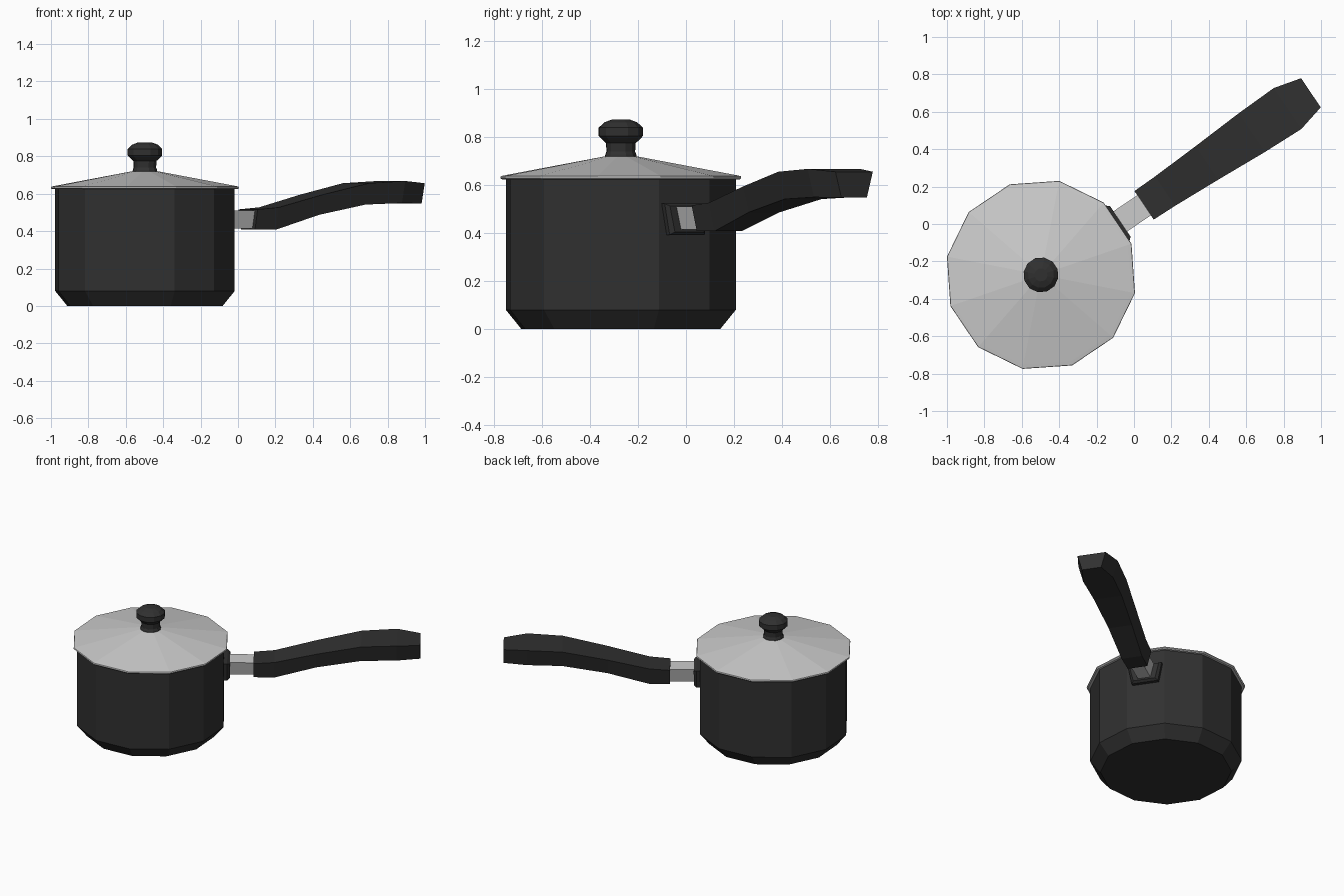
import bpy, bmesh, math

if "Cube" in bpy.data.objects:
    bpy.data.objects.remove(bpy.data.objects["Cube"])

CENTRE = (-0.4975, -0.272, 0)   # pot axis
TURN = math.radians(34)         # direction the handle points

black = bpy.data.materials.new("black_enamel")
black.diffuse_color = (0.03, 0.03, 0.03, 1)
black.use_nodes = True
black.node_tree.nodes["Principled BSDF"].inputs["Base Color"].default_value = black.diffuse_color


def finish(bm, name, mat):
    bmesh.ops.recalc_face_normals(bm, faces=bm.faces)
    mesh = bpy.data.meshes.new(name)
    bm.to_mesh(mesh)
    bm.free()
    ob = bpy.data.objects.new(name, mesh)
    bpy.context.collection.objects.link(ob)
    ob.location = CENTRE
    ob.rotation_euler.z = TURN
    if mat:
        mesh.materials.append(mat)
    return ob


def skin(bm, rings):
    for a, b in zip(rings, rings[1:]):
        n = len(a)
        for i in range(n):
            bm.faces.new((a[i], a[(i + 1) % n], b[(i + 1) % n], b[i]))


def lathe(name, profile, mat=None, sides=12, cap_start=False, cap_end=False):
    """Spin (radius, z) points; a flat faces the handle."""
    bm = bmesh.new()
    rings = []
    for r, z in profile:
        angles = [2 * math.pi * (i + 0.5) / sides for i in range(sides)]
        rings.append([bm.verts.new((r * math.cos(t), r * math.sin(t), z)) for t in angles])
    skin(bm, rings)
    if cap_start:
        bm.faces.new(rings[0])
    if cap_end:
        bm.faces.new(rings[-1])
    return finish(bm, name, mat)


def loft(name, sections, mat=None):
    """Join trapezoids (distance, half width top, half width bottom, z low, z high)."""
    bm = bmesh.new()
    rings = [[bm.verts.new(p) for p in ((d, -b, lo), (d, b, lo), (d, t, hi), (d, -t, hi))]
             for d, t, b, lo, hi in sections]
    skin(bm, rings)
    bm.faces.new(rings[0])
    bm.faces.new(rings[-1])
    return finish(bm, name, mat)


# Pot body with bevelled foot
lathe("pot_body", [(0.423, 0), (0.489, 0.08), (0.489, 0.625)], black, cap_start=True)

# Conical lid with a thin rim
lathe("lid", [(0.47, 0.624), (0.505, 0.624), (0.512, 0.630), (0.510, 0.638),
              (0.490, 0.642), (0.07, 0.72)], cap_end=True)

# Lid knob
lathe("lid_knob", [(0.068, 0.715), (0.066, 0.728), (0.061, 0.74), (0.063, 0.775),
                   (0.075, 0.786), (0.094, 0.805), (0.094, 0.84), (0.07, 0.862),
                   (0.035, 0.875)], black, cap_start=True, cap_end=True)

# Handle mount on the pot wall
loft("handle_mount", [(0.465, 0.113, 0.088, 0.393, 0.523), (0.495, 0.113, 0.088, 0.393, 0.523),
                      (0.512, 0.098, 0.073, 0.405, 0.513)], black)

# Metal neck between mount and grip
loft("handle_neck", [(0.50, 0.065, 0.042, 0.415, 0.51), (0.68, 0.065, 0.042, 0.415, 0.51)])

# Curved grip
loft("handle_grip", [(0.665, 0.092, 0.066, 0.408, 0.516), (0.80, 0.095, 0.068, 0.408, 0.527),
                     (1.07, 0.108, 0.078, 0.487, 0.594), (1.36, 0.125, 0.093, 0.542, 0.656),
                     (1.59, 0.132, 0.100, 0.550, 0.668), (1.741, 0.094, 0.064, 0.548, 0.656)], black)
